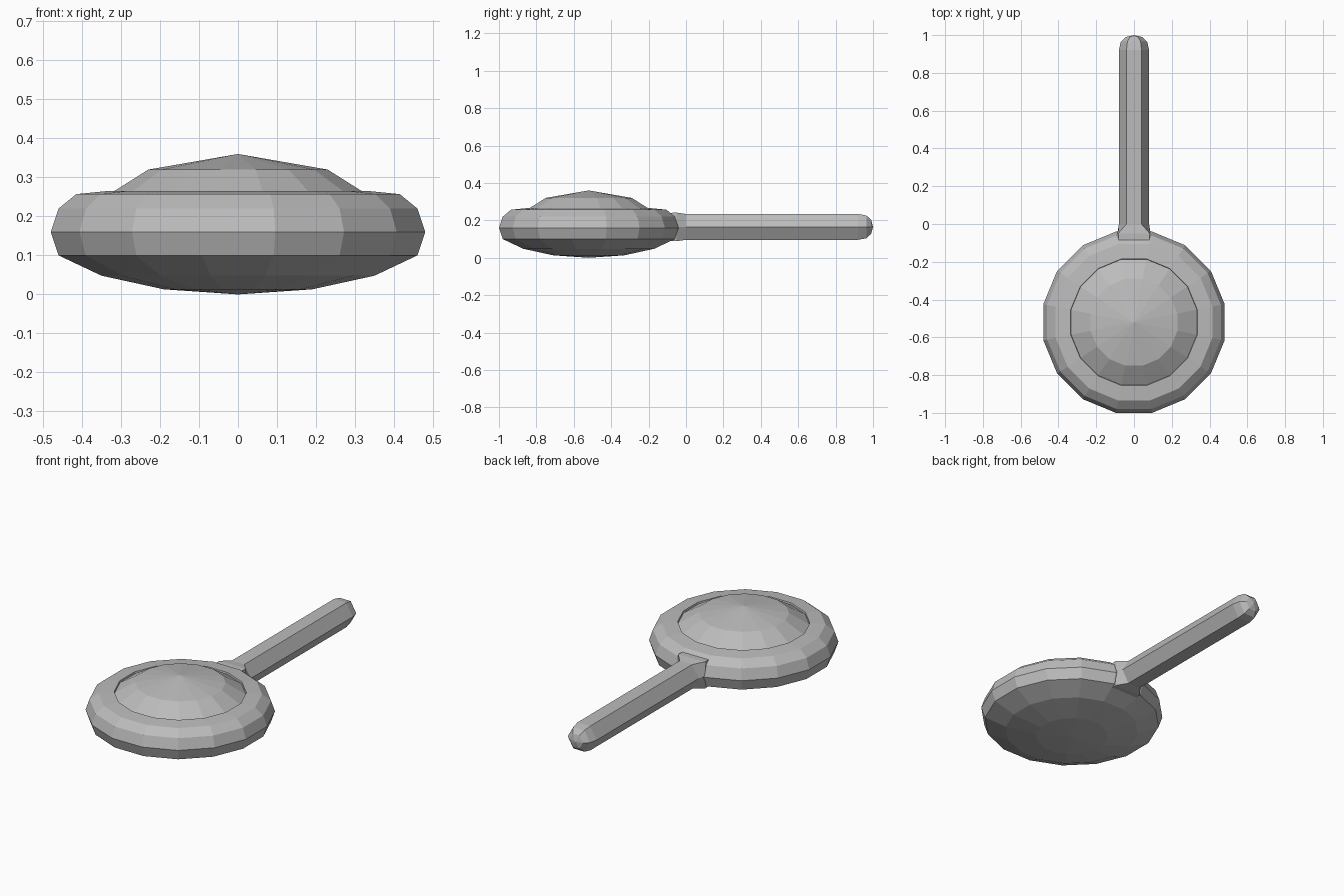
import bpy, bmesh
from math import sin, cos, pi

cube = bpy.data.objects.get("Cube")
if cube:
    bpy.data.objects.remove(cube, do_unlink=True)

mat = bpy.data.materials.new("plain_grey")
mat.use_nodes = True
grey = (0.5, 0.5, 0.5, 1)
mat.diffuse_color = grey
mat.node_tree.nodes["Principled BSDF"].inputs["Base Color"].default_value = grey


def skin(name, rings, start=None, end=None):
    """Bridge a list of point rings; close each end with a tip point or a flat cap."""
    bm = bmesh.new()
    loops = [[bm.verts.new(p) for p in ring] for ring in rings]
    n = len(loops[0])
    for a, b in zip(loops, loops[1:]):
        for i in range(n):
            j = (i + 1) % n
            bm.faces.new((a[i], a[j], b[j], b[i]))
    for loop, tip in ((loops[0], start), (loops[-1], end)):
        if tip is None:
            bm.faces.new(loop)
        else:
            v = bm.verts.new(tip)
            for i in range(n):
                bm.faces.new((loop[i], loop[(i + 1) % n], v))
    bmesh.ops.recalc_face_normals(bm, faces=bm.faces)
    mesh = bpy.data.meshes.new(name)
    bm.to_mesh(mesh)
    bm.free()
    mesh.materials.append(mat)
    obj = bpy.data.objects.new(name, mesh)
    bpy.context.collection.objects.link(obj)
    return obj


# Round head: turned profile of (half width, height), with a shallow groove round the dome
SIDES = 16
CENTRE_Y = -0.52
profile = [(0.19, 0.013), (0.35, 0.048), (0.46, 0.1), (0.48, 0.16), (0.46, 0.22),
           (0.415, 0.257), (0.335, 0.265), (0.333, 0.255), (0.23, 0.32)]


def round_ring(half_width, z):
    r = half_width / cos(pi / SIDES)
    angles = [2 * pi * (i + 0.5) / SIDES for i in range(SIDES)]
    return [(r * cos(a), CENTRE_Y + r * sin(a), z) for a in angles]


skin("head", [round_ring(*p) for p in profile],
     start=(0, CENTRE_Y, 0), end=(0, CENTRE_Y, 0.36))


# Six-sided handle: flared neck, straight grip and rounded end
def hex_ring(y, r, flare=1.0):
    ring = []
    for i in range(6):
        a = i * pi / 3
        wide = flare if i % 3 else 1.0
        ring.append((r * cos(a) * wide, y, 0.165 + r * sin(a)))
    return ring


skin("handle", [hex_ring(-0.15, 0.085, 1.9), hex_ring(-0.05, 0.088, 1.9),
                hex_ring(0.0, 0.08), hex_ring(0.92, 0.08),
                hex_ring(0.965, 0.07), hex_ring(0.99, 0.043)],
     end=(0, 1.0, 0.165))
